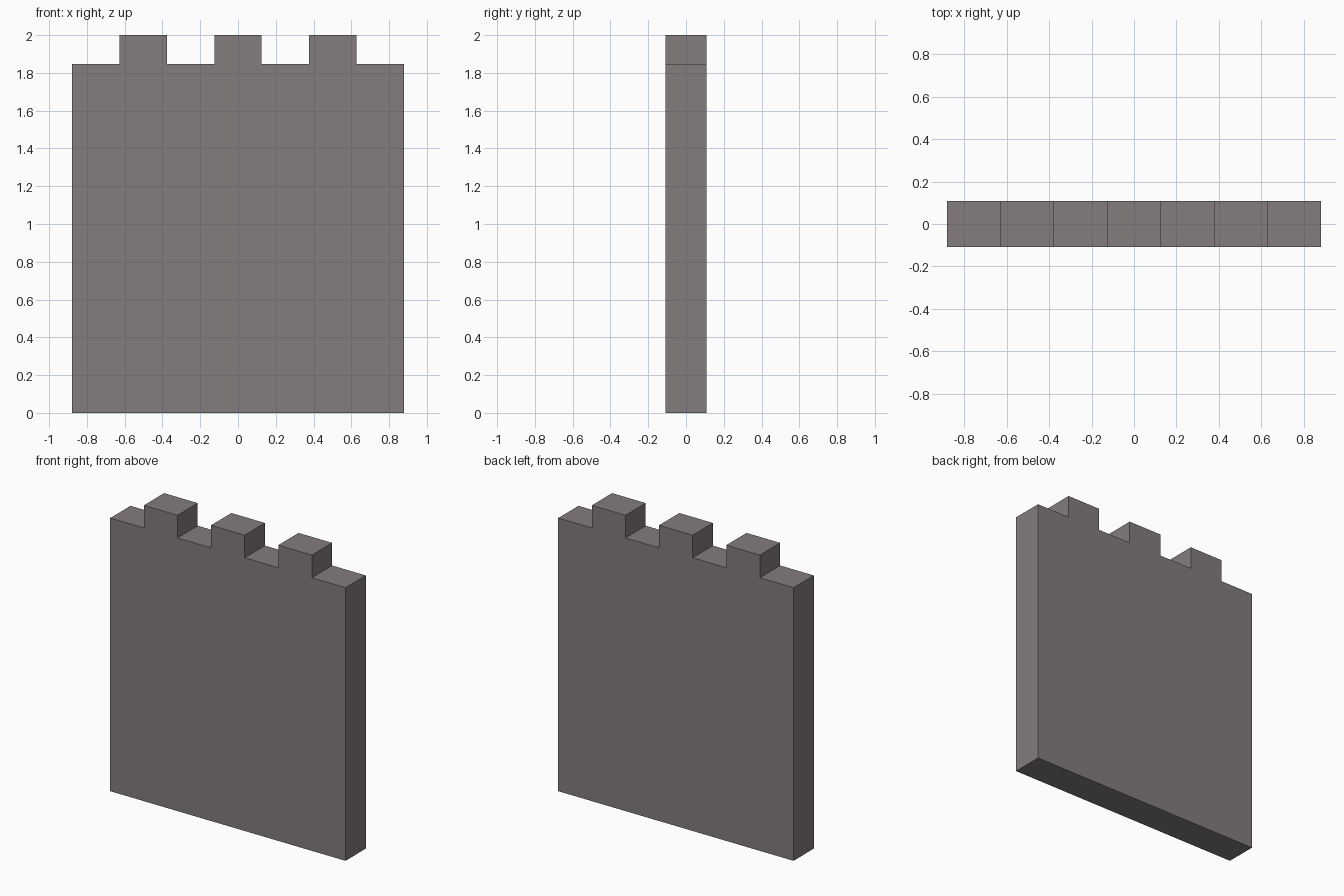
import bpy, bmesh

if "Cube" in bpy.data.objects:
    bpy.data.objects.remove(bpy.data.objects["Cube"])

HALF_W, HALF_D = 0.88, 0.108
WALL_TOP, MERLON_TOP = 1.847, 2.0
SLOTS = 7                      # alternating gaps and merlons
STEP = 2 * HALF_W / SLOTS

# Flat stone colour
stone = bpy.data.materials.new("warm grey stone")
stone.diffuse_color = (0.227, 0.204, 0.2, 1.0)
stone.use_nodes = True
stone.node_tree.nodes["Principled BSDF"].inputs["Base Color"].default_value = stone.diffuse_color

# Battlement outline: base corners, then the stepped top from right to left
outline = [(-HALF_W, 0.0), (HALF_W, 0.0)]
for i in reversed(range(SLOTS)):
    z = MERLON_TOP if i % 2 else WALL_TOP
    outline += [(-HALF_W + (i + 1) * STEP, z), (-HALF_W + i * STEP, z)]

# Extrude the outline through the wall thickness
bm = bmesh.new()
front = bm.faces.new([bm.verts.new((x, -HALF_D, z)) for x, z in outline])
ext = bmesh.ops.extrude_face_region(bm, geom=[front], use_keep_orig=True)
moved = [g for g in ext["geom"] if isinstance(g, bmesh.types.BMVert)]
bmesh.ops.translate(bm, verts=moved, vec=(0, 2 * HALF_D, 0))
bmesh.ops.recalc_face_normals(bm, faces=bm.faces)

mesh = bpy.data.meshes.new("battlement_wall")
bm.to_mesh(mesh)
bm.free()
mesh.materials.append(stone)
wall = bpy.data.objects.new("battlement_wall", mesh)
bpy.context.collection.objects.link(wall)
